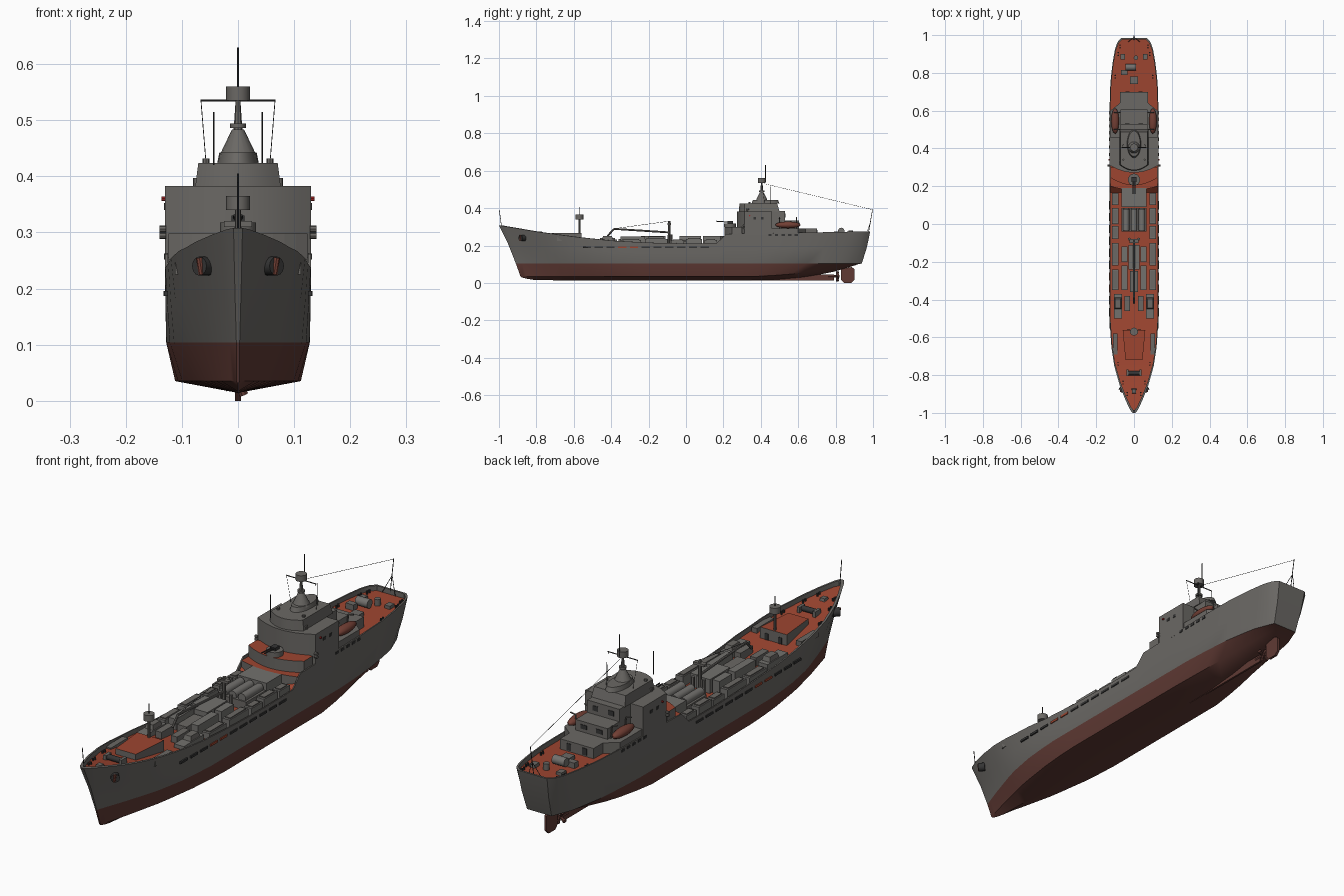
import bpy, bmesh, math
from mathutils import Vector

if "Cube" in bpy.data.objects:
    bpy.data.objects.remove(bpy.data.objects["Cube"])

def mat(name, c):
    m = bpy.data.materials.new(name)
    m.diffuse_color = (*c, 1)
    m.use_nodes = True
    m.node_tree.nodes["Principled BSDF"].inputs["Base Color"].default_value = m.diffuse_color
    return m

GREY = mat("ship_grey", (0.145, 0.138, 0.128))
RED = mat("underwater_red", (0.115, 0.042, 0.034))
ORANGE = mat("deck_orange", (0.34, 0.06, 0.03))
DARK = mat("dark_metal", (0.035, 0.035, 0.035))
CARGO = mat("cargo_grey", (0.17, 0.165, 0.155))
BOAT = mat("boat_red", (0.17, 0.05, 0.035))
LAMP = mat("lamp_red", (0.4, 0.02, 0.02))

def finish(name, bm, mats, smooth=None):
    bmesh.ops.recalc_face_normals(bm, faces=bm.faces)
    me = bpy.data.meshes.new(name)
    bm.to_mesh(me)
    bm.free()
    ob = bpy.data.objects.new(name, me)
    bpy.context.collection.objects.link(ob)
    for m in mats:
        me.materials.append(m)
    if smooth:
        bpy.context.view_layer.objects.active = ob
        ob.select_set(True)
        bpy.ops.object.shade_smooth_by_angle(angle=math.radians(smooth))
        ob.select_set(False)
    return ob

def prism(name, pts, z0, z1, m=GREY, top=None, taper=1.0, smooth=None):
    """Extruded outline, optionally tapered, with its own top colour."""
    bm = bmesh.new()
    cx = sum(p[0] for p in pts) / len(pts)
    cy = sum(p[1] for p in pts) / len(pts)
    lo = [bm.verts.new((x, y, z0)) for x, y in pts]
    hi = [bm.verts.new((cx + (x - cx) * taper, cy + (y - cy) * taper, z1)) for x, y in pts]
    bm.faces.new(lo)
    bm.faces.new(hi).material_index = 1
    n = len(pts)
    for i in range(n):
        j = (i + 1) % n
        bm.faces.new((lo[i], lo[j], hi[j], hi[i]))
    return finish(name, bm, [m, top or m], smooth)

def box(name, x0, x1, y0, y1, z0, z1, m=GREY, top=None, taper=1.0):
    return prism(name, [(x0, y0), (x1, y0), (x1, y1), (x0, y1)], z0, z1, m, top, taper)

def rod(name, a, b, r, m=GREY, r2=None, n=8):
    a, b = Vector(a), Vector(b)
    bm = bmesh.new()
    bmesh.ops.create_cone(bm, cap_ends=True, segments=n, radius1=r, radius2=r if r2 is None else r2, depth=(b - a).length)
    bm.transform((b - a).to_track_quat('Z', 'Y').to_matrix().to_4x4())
    bmesh.ops.translate(bm, verts=bm.verts, vec=(a + b) / 2)
    return finish(name, bm, [m], 40)

def interp(tab, y):
    if y <= tab[0][0]:
        return tab[0][1]
    for (a, u), (b, v) in zip(tab, tab[1:]):
        if y <= b:
            return u + (v - u) * (y - a) / (b - a)
    return tab[-1][1]

# Hull lines: half breadths and heights along the length
DECK = [(-1, .008), (-.985, .02), (-.93, .046), (-.85, .077), (-.75, .105), (-.65, .12), (-.5, .13),
        (.6, .13), (.75, .125), (.85, .114), (.93, .1), (.965, .086), (.985, .066)]
WATER = [(-.91, .003), (-.8, .042), (-.65, .09), (-.5, .118), (-.35, .128), (.5, .128), (.7, .115), (.85, .09), (.94, .055)]
CHINE = [(-.885, .003), (-.75, .04), (-.6, .075), (-.4, .104), (-.25, .112), (.4, .112), (.6, .09), (.8, .055), (.92, .03)]
CHINE_Z = [(-.885, .035), (.4, .035), (.6, .05), (.8, .078), (.92, .1)]
KEEL_Z = [(-.88, .03), (-.83, .017), (-.7, .014), (.45, .014), (.65, .032), (.8, .062), (.91, .096)]
SHEER = [(-1, .308), (-.8, .274), (-.6, .247), (-.4, .226), (-.2, .215), (0, .211), (.165, .213),
         (.215, .262), (.5, .266), (.985, .276)]

def section(t):
    at = lambda a, b: a + t * (b - a)
    yk, yc, yw, ym, yd = at(-.88, .91), at(-.885, .92), at(-.91, .94), at(-.95, .967), at(-1, .985)
    yi = at(-.985, .977)
    bd, s = interp(DECK, yd), interp(SHEER, yd)
    bi = max(.002, bd - .005)
    bm_ = .45 * interp(WATER, yw) + .55 * bd
    return [(0, yk, interp(KEEL_Z, yk)), (interp(CHINE, yc), yc, interp(CHINE_Z, yc)),
            (interp(WATER, yw), yw, .104), (bm_, ym, .104 + .5 * (s - .104)), (bd, yd, s),
            (bi, yi, s), (bi, yi, s - .02), (0, yi, s - .02)]

ts = [0, .0075, .018, .035, .055, .075, .1, .125, .15, .175, .21, .25, .3, .35, .4, .45, .5, .55, .587,
      .612, .65, .7, .75, .8, .84, .88, .91, .935, .955, .97, .98, .99, 1]
bm = bmesh.new()
rows = []
for t in ts:
    s = section(t)
    right = [bm.verts.new(p) for p in s]
    left = [v if p[0] == 0 else bm.verts.new((-p[0], p[1], p[2])) for v, p in zip(right, s)]
    rows.append((right, left))
band = [1, 1, 0, 0, 0, 0, 2]
for A, B in zip(rows, rows[1:]):
    for side in (0, 1):
        for k in range(7):
            f = bm.faces.new((A[side][k], A[side][k + 1], B[side][k + 1], B[side][k]))
            f.material_index = band[k]
for r, l in (rows[0], rows[-1]):
    bm.faces.new((r[0], r[1], r[2], l[2], l[1])).material_index = 1
    for k in (2, 3, 4, 5):
        bm.faces.new((r[k], r[k + 1], l[k + 1], l[k]))
finish("hull", bm, [GREY, RED, ORANGE], 35)

# Skeg, shaft, propeller and rudder
box("skeg", -.004, .004, .35, .79, .014, .045, RED)
rod("propeller_hub", (0, .76, .035), (0, .82, .035), .007, RED)
for i in range(4):
    a = i * math.pi / 2 + .4
    rod("propeller_blade", (0, .805, .035), (.026 * math.cos(a), .81, .035 + .026 * math.sin(a)), .004, RED, .009)
rod("rudder_stock", (0, .87, .06), (0, .87, .13), .005, RED)
bm = bmesh.new()
prof = [(.83, .015), (.845, 0), (.885, 0), (.9, .015), (.9, .075), (.885, .085), (.83, .075)]
sides = [[bm.verts.new((x, y, z)) for y, z in prof] for x in (-.005, .005)]
for s in sides:
    bm.faces.new(s)
for i in range(7):
    j = (i + 1) % 7
    bm.faces.new((sides[0][i], sides[0][j], sides[1][j], sides[1][i]))
finish("rudder", bm, [RED])

# Freeing ports, hull windows, anchors
for sx in (-1, 1):
    for i in range(11):
        y = -.53 + i * .063
        b = interp(DECK, y)
        box("freeing_port", sx * b - .003, sx * b + .003, y - .022, y + .022, .187, .196,
            ORANGE if i in (3, 4) else DARK)
    for i in range(5):
        box("hull_window", sx * .13 - .002, sx * .13 + .002, .44 + i * .035, .458 + i * .035, .252, .262, DARK)
    rod("anchor_pocket", (sx * .052, -.865, .24), (sx * .069, -.885, .24), .017, DARK, n=12)
    rod("anchor", (sx * .064, -.885, .225), (sx * .069, -.885, .255), .006, BOAT)

# Forecastle house with mast and drum
prism("forward_house", [(-.045, -.72), (.045, -.72), (.06, -.56), (-.06, -.56)], .2, .268, GREY, ORANGE)
for x in (-.03, .03):
    box("forward_door", x - .008, x + .008, -.562, -.558, .222, .25, DARK)
rod("forward_mast", (0, -.57, .26), (0, -.57, .345), .005)
rod("forward_drum", (0, -.57, .34), (0, -.57, .365), .021, n=16)
rod("forward_pole", (0, -.57, .36), (0, -.57, .405), .0015, DARK)
rod("bow_staff", (0, -.985, .29), (0, -.998, .39), .0015, DARK)
rod("windlass", (-.03, -.79, .265), (.03, -.79, .265), .011, DARK, n=12)
for sx in (-1, 1):
    box("windlass_side", sx * .035 - .006, sx * .035 + .006, -.805, -.77, .25, .275)
    for y in (-.9, -.84, -.74, .78, .9, .94):
        x = sx * (interp(DECK, y) - .022)
        z = interp(SHEER, y) - .021
        for d in (-.007, .007):
            rod("bollard", (x, y + d, z), (x, y + d, z + .013), .004, DARK)
    box("forward_locker", sx * .1 - .012, sx * .1 + .012, -.69, -.58, .225, .246)
box("bow_hatch", -.014, .014, -.9, -.87, .26, .28, GREY, None, .7)

# Deck cargo on the well deck
box("main_hatch", -.065, .065, .09, .19, .19, .252, CARGO)
box("tube_base", -.065, .065, -.04, .085, .19, .225, GREY)
for x in (-.042, 0, .042):
    rod("cargo_tube", (x, -.035, .235), (x, .08, .235), .017, CARGO, n=12)
box("middle_crate", -.03, .03, -.24, -.11, .19, .25, CARGO)
box("forward_crate", -.022, .022, -.36, -.25, .19, .235, GREY)
for sx in (-1, 1):
    for y0, y1, z in ((.1, .165, .23), (.0, .085, .235), (-.08, -.01, .228), (-.22, -.1, .235), (-.35, -.24, .23)):
        box("side_locker", sx * .1 - .017, sx * .1 + .017, y0, y1, .19, z, CARGO)
        box("locker_lid", sx * .1 - .012, sx * .1 + .012, y0 + .01, y1 - .01, z, z + .004, GREY)
    for y0, y1 in ((-.2, -.12), (-.35, -.22)):
        box("deck_crate", sx * .05 - .016, sx * .05 + .016, y0, y1, .19, .248, CARGO)
    box("vehicle_body", sx * .085 - .022, sx * .085 + .022, -.5, -.37, .205, .232, CARGO)
    box("vehicle_cab", sx * .085 - .018, sx * .085 + .018, -.45, -.39, .232, .25, GREY, None, .8)
    box("small_crate", sx * .035 - .014, sx * .035 + .014, -.46, -.38, .2, .24, GREY)
    rod("deck_vent", (sx * .025, -.08, .19), (sx * .025, -.08, .26), .008)

# Derrick
rod("derrick_post", (0, -.09, .19), (0, -.09, .33), .009, GREY, .006)
box("derrick_cap", -.025, .025, -.1, -.08, .31, .32, GREY)
rod("derrick_boom", (0, -.09, .27), (0, -.385, .289), .005)
rod("derrick_tip", (0, -.385, .289), (0, -.42, .25), .005)
rod("derrick_wire", (0, -.385, .29), (0, -.09, .33), .001, DARK)

# Superstructure
def arc_front(w, y0, sag, y1):
    return [(w * (i / 6 - 1), y0 + sag * (i / 6 - 1) ** 2) for i in range(13)] + [(w, y1), (-w, y1)]

prism("well_bulkhead", arc_front(.124, .18, .02, .3), .19, .252, GREY, ORANGE)
prism("gun_platform", arc_front(.124, .205, .04, .3), .25, .298, GREY, ORANGE)
prism("bridge_block", arc_front(.13, .272, .04, .46), .255, .383, smooth=30)
prism("wheelhouse", arc_front(.076, .283, .03, .5), .383, .424, taper=.93, smooth=30)
box("aft_upper_house", -.072, .072, .45, .53, .26, .385)
box("aft_middle_house", -.072, .072, .45, .605, .26, .335)
prism("aft_low_house", [(-.125, .45), (.125, .45), (.125, .6), (.075, .64), (.075, .7), (-.075, .7),
                        (-.075, .64), (-.125, .6)], .245, .292)
for x in (-.035, .035):
    box("aft_window", x - .014, x + .014, .603, .607, .305, .322, DARK)
    box("upper_window", x - .012, x + .012, .528, .532, .35, .37, DARK)
    box("aft_door", x - .01, x + .01, .698, .702, .255, .283, DARK)
for sx in (-1, 1):
    for y in (.36, .4):
        box("bridge_window", sx * .13 - .002, sx * .13 + .002, y, y + .015, .34, .352, DARK)
    for z in (.294, .306):
        rod("side_float", (sx * .128, .31, z), (sx * .14, .31, z), .006, GREY)
    rod("side_lamp", (sx * .128, .34, .36), (sx * .136, .34, .36), .004, LAMP)
    rod("roof_light", (sx * .057, .34, .424), (sx * .057, .34, .432), .006)
    rod("wing_light", (sx * .074, .33, .383), (sx * .074, .33, .397), .006)
    rod("whip_antenna", (sx * .043, .27 if sx < 0 else .45, .42), (sx * .043, .27 if sx < 0 else .45, .515), .0013, DARK)
    # Lifeboats and davits
    bm = bmesh.new()
    bmesh.ops.create_uvsphere(bm, u_segments=12, v_segments=8, radius=1)
    bmesh.ops.scale(bm, verts=bm.verts, vec=(.021, .068, .018))
    bmesh.ops.translate(bm, verts=bm.verts, vec=(sx * .1, .545, .31))
    finish("lifeboat", bm, [BOAT], 60)
    for y in (.5, .59):
        rod("davit", (sx * .076, y, .29), (sx * .082, y, .345), .003)
        rod("davit_arm", (sx * .082, y, .345), (sx * .105, y, .35), .003)

# Gun tub on the platform
rod("gun_tub", (0, .235, .298), (0, .235, .318), .032, GREY, n=20)
box("gun_mount", -.012, .012, .222, .25, .318, .33, DARK)
for x in (-.006, .006):
    rod("gun_barrel", (x, .23, .325), (x, .16, .33), .0025, DARK)

# Tower, mast and radar
oval = [(.037 * math.cos(a), .425 + .075 * math.sin(a)) for a in [i * math.pi / 10 for i in range(20)]]
prism("tower_base", oval, .424, .442, taper=.9, smooth=40)
rod("tower_cone", (0, .405, .435), (0, .405, .483), .034, GREY, .011, 16)
rod("radar_plate", (0, .405, .486), (0, .405, .494), .014, GREY, n=12)
rod("mast", (0, .405, .48), (0, .405, .54), .008, GREY, .004)
rod("mast_drum", (0, .405, .535), (0, .405, .56), .021, GREY, n=16)
rod("mast_pole", (0, .425, .54), (0, .425, .63), .0018, DARK)
rod("yard", (-.067, .405, .535), (.067, .405, .535), .002, DARK)
for sx in (-1, 1):
    rod("yard_wire", (sx * .066, .405, .535), (sx * .057, .42, .424), .0007, DARK)
rod("aerial_wire", (0, .42, .53), (0, .992, .393), .0008, DARK)

# Stern gear and ensign staff
rod("ensign_staff", (0, .975, .265), (0, .998, .395), .0015, DARK)
for sx in (-1, 1):
    rod("staff_brace", (sx * .03, .965, .26), (0, .988, .33), .0012, DARK)
    box("stern_locker", sx * .06 - .012, sx * .06 + .012, .87, .9, .255, .268)
rod("stern_drum", (-.045, .83, .277), (.01, .83, .277), .018, CARGO, n=14)
box("stern_winch", -.07, -.035, .79, .815, .25, .275)
rod("stern_capstan", (.01, .88, .25), (.01, .88, .28), .012, GREY, n=12)
box("stern_hatch", -.02, .02, .74, .78, .25, .266)
